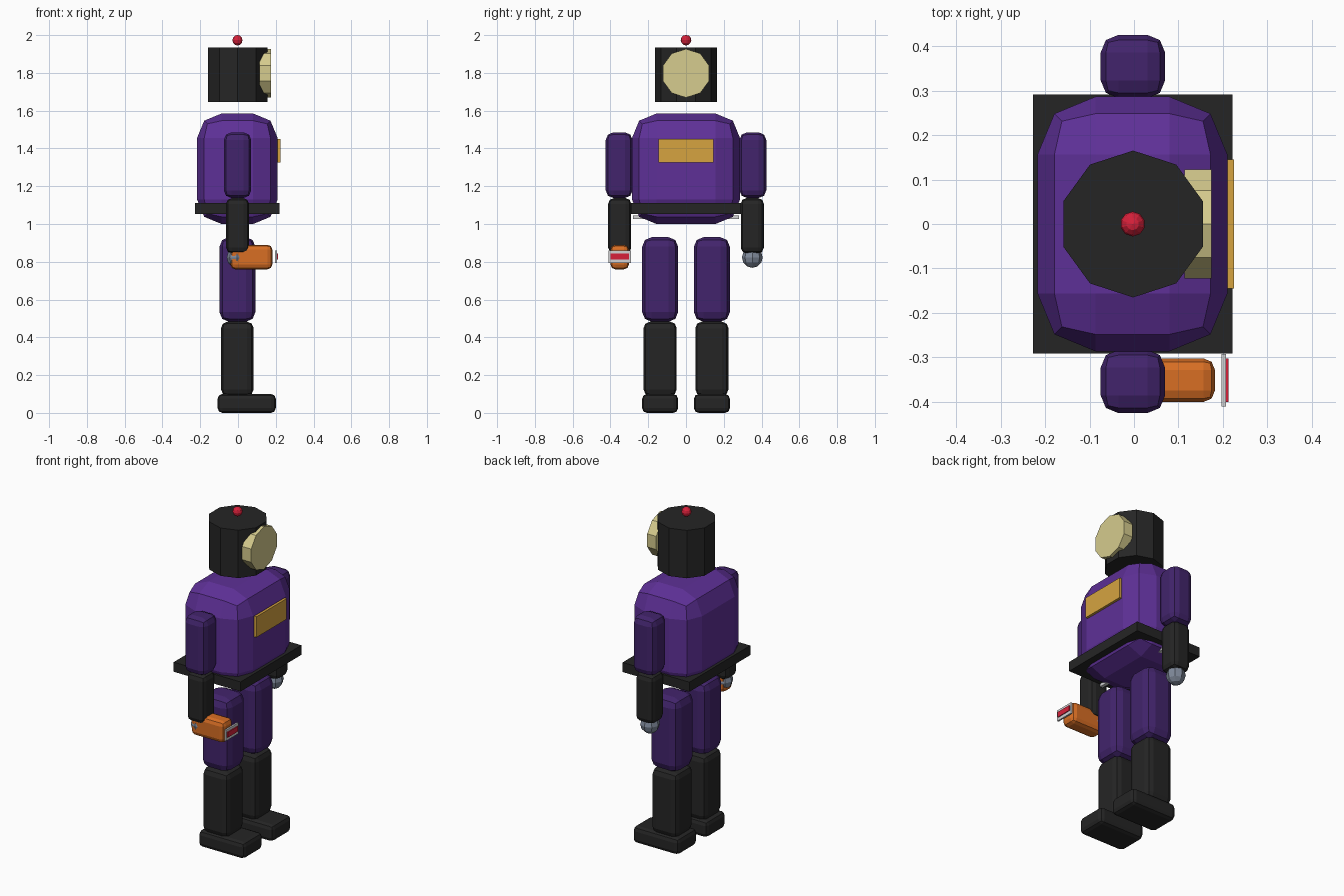
import bpy
from math import pi

cube = bpy.data.objects.get("Cube")
if cube:
    bpy.data.objects.remove(cube, do_unlink=True)


def material(name, r, g, b):
    """Flat colour from 0-255 display values, stored as linear."""
    lin = [((c / 255 + 0.055) / 1.055) ** 2.4 for c in (r, g, b)] + [1]
    m = bpy.data.materials.new(name)
    m.use_nodes = True
    m.diffuse_color = lin
    m.node_tree.nodes["Principled BSDF"].inputs["Base Color"].default_value = lin
    return m


PURPLE = material("bright purple", 94, 48, 151)
DARK_PURPLE = material("dark purple", 66, 36, 108)
BLACK = material("black", 37, 37, 37)
CREAM = material("cream", 214, 204, 142)
GOLD = material("gold", 214, 164, 64)
ORANGE = material("orange", 216, 110, 36)
RED = material("red", 215, 32, 58)
STEEL = material("steel grey", 128, 138, 155)
PALE = material("pale grey", 210, 210, 212)


def finish(name, mat):
    ob = bpy.context.object
    ob.name = name
    ob.data.materials.append(mat)
    return ob


def box(name, mat, x, y, z, bevel=0):
    """Box from (min, max) ranges, optionally with rounded edges."""
    spans = (x, y, z)
    bpy.ops.mesh.primitive_cube_add(size=1, location=[(a + b) / 2 for a, b in spans])
    ob = finish(name, mat)
    ob.scale = [b - a for a, b in spans]
    bpy.ops.object.transform_apply(location=False, rotation=False, scale=True)
    if bevel:
        mod = ob.modifiers.new("rounding", "BEVEL")
        mod.width = bevel
        mod.segments = 2
    return ob


def ball(name, mat, radius, loc, sides, rings):
    bpy.ops.mesh.primitive_uv_sphere_add(segments=sides, ring_count=rings,
                                         radius=radius, location=loc)
    return finish(name, mat)


def drum(name, mat, radius, depth, loc, rot=(0, 0, 0)):
    bpy.ops.mesh.primitive_cylinder_add(vertices=10, radius=radius, depth=depth,
                                        location=loc, rotation=rot)
    return finish(name, mat)


# Head with a round visor and antenna bead
drum("head", BLACK, 0.165, 0.29, (-0.002, 0, 1.79))
drum("visor", CREAM, 0.129, 0.06, (0.144, 0, 1.798), (pi / 2, 0, pi / 2))
ball("antenna_bead", RED, 0.028, (-0.003, 0, 1.973), 10, 6)

# Torso, chest plate and belt
box("torso", PURPLE, (-0.217, 0.21), (-0.286, 0.286), (1.0, 1.585), 0.13)
box("chest_plate", GOLD, (0.195, 0.225), (-0.145, 0.145), (1.325, 1.45))
box("belt", BLACK, (-0.227, 0.221), (-0.291, 0.291), (1.052, 1.11))
box("waist_rod", PALE, (-0.01, 0.01), (-0.28, 0.28), (1.026, 1.045))


def span(side, centre, half):
    return (side * centre - half, side * centre + half)


# Arms and legs on both sides
for side, label in ((-1, "right"), (1, "left")):
    box(label + "_upper_arm", DARK_PURPLE, (-0.075, 0.07), span(side, 0.354, 0.071),
        (1.138, 1.485), 0.04)
    box(label + "_forearm", BLACK, (-0.063, 0.058), span(side, 0.351, 0.061),
        (0.845, 1.137), 0.03)
    ball(label + "_hand", STEEL, 0.055, (-0.005, side * 0.351, 0.823), 8, 6)
    box(label + "_thigh", DARK_PURPLE, (-0.098, 0.092), span(side, 0.137, 0.095),
        (0.483, 0.93), 0.05)
    box(label + "_shin", BLACK, (-0.09, 0.083), span(side, 0.137, 0.088),
        (0.09, 0.483), 0.035)
    box(label + "_foot", BLACK, (-0.108, 0.2), span(side, 0.137, 0.095),
        (0.0, 0.1), 0.025)

# Hand-held device with its floating front plate
box("device_body", ORANGE, (-0.04, 0.182), (-0.4, -0.302), (0.76, 0.89), 0.026)
box("device_plate", PALE, (0.197, 0.207), (-0.41, -0.292), (0.793, 0.86))
box("device_stripe", RED, (0.205, 0.212), (-0.4, -0.302), (0.812, 0.844))
